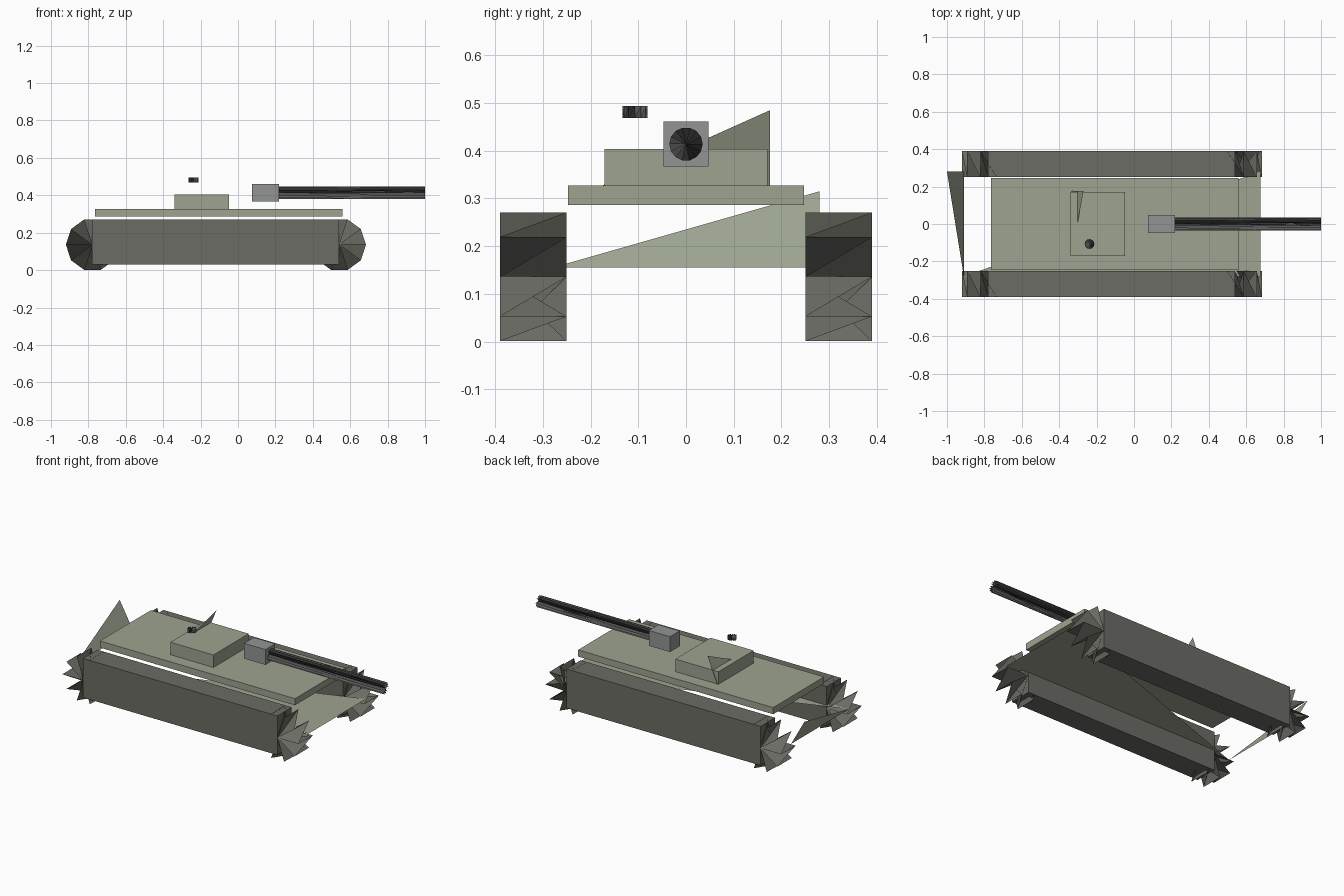
import bpy, math
from mathutils import Vector

if "Cube" in bpy.data.objects:
    bpy.data.objects.remove(bpy.data.objects["Cube"])


def material(name, rgb):
    m = bpy.data.materials.new(name)
    m.diffuse_color = (*rgb, 1)
    m.use_nodes = True
    m.node_tree.nodes["Principled BSDF"].inputs["Base Color"].default_value = m.diffuse_color
    return m


ARMOUR = material("armour_green", (0.34, 0.37, 0.28))
TRACK = material("track_grey", (0.15, 0.15, 0.13))
STEEL = material("steel", (0.29, 0.30, 0.30))
DARK = material("dark_steel", (0.10, 0.10, 0.10))


def mesh(name, verts, faces, mat):
    me = bpy.data.meshes.new(name)
    me.from_pydata(verts, [], faces)
    me.materials.append(mat)
    ob = bpy.data.objects.new(name, me)
    bpy.context.collection.objects.link(ob)
    return ob


def box(name, x, y, z, mat):
    """Box given by its ranges along each axis."""
    v = [(a, b, c) for a in x for b in y for c in z]
    f = [(0, 1, 3, 2), (4, 6, 7, 5), (0, 4, 5, 1), (2, 3, 7, 6), (0, 2, 6, 4), (1, 5, 7, 3)]
    return mesh(name, v, f, mat)


def finned_drum(name, start, end, radius, sides, u, w, mat):
    """Drum of radial fins and skewed blades fanning out from its two end centres."""
    start, end, u, w = map(Vector, (start, end, u, w))
    verts, faces = [start, end], []
    for i in range(sides):
        t = 2 * math.pi * i / sides
        r = radius * (math.cos(t) * u + math.sin(t) * w)
        verts += [start + r, end + r]
    for i in range(sides):
        a, b = 2 + 2 * i, 3 + 2 * i
        b_next = 3 + 2 * ((i + 1) % sides)
        faces += [(0, a, b), (0, a, b_next), (1, b_next, a)]
    return mesh(name, verts, faces, mat)


X, Y, Z = (1, 0, 0), (0, 1, 0), (0, 0, 1)

# Track blocks with a finned drum at each end
for side, y in (("right", (-0.39, -0.25)), ("left", (0.25, 0.39))):
    box(f"{side}_track", (-0.78, 0.54), y, (0.03, 0.27), TRACK)
    for end, x in (("rear", -0.778), ("front", 0.542)):
        finned_drum(f"{side}_{end}_drum", (x, y[0], 0.136), (x, y[1], 0.136),
                    0.142, 10, X, Z, TRACK)

# Lower hull: triangular floor and sloping rear panel
mesh("hull_floor", [(-0.91, -0.28, 0.155), (0.675, -0.28, 0.155), (0.675, 0.28, 0.155)],
     [(0, 1, 2)], ARMOUR)
mesh("hull_rear_panel", [(-0.91, -0.28, 0.155), (-0.91, 0.28, 0.155), (-1.0, 0.28, 0.315)],
     [(0, 1, 2)], ARMOUR)

# Deck and turret with its slanted fin
box("deck", (-0.765, 0.56), (-0.247, 0.247), (0.286, 0.327), ARMOUR)
box("turret", (-0.34, -0.047), (-0.171, 0.171), (0.327, 0.404), ARMOUR)
mesh("turret_fin", [(-0.335, -0.176, 0.327), (-0.335, 0.176, 0.327), (-0.27, 0.176, 0.485)],
     [(0, 1, 2)], ARMOUR)

# Gun and hatch
box("gun_mantlet", (0.075, 0.22), (-0.047, 0.047), (0.367, 0.461), STEEL)
finned_drum("gun_barrel", (0.22, 0, 0.414), (1.0, 0, 0.414), 0.035, 14, Y, Z, DARK)
finned_drum("hatch", (-0.238, -0.107, 0.469), (-0.238, -0.107, 0.494), 0.026, 12, X, Y, DARK)
